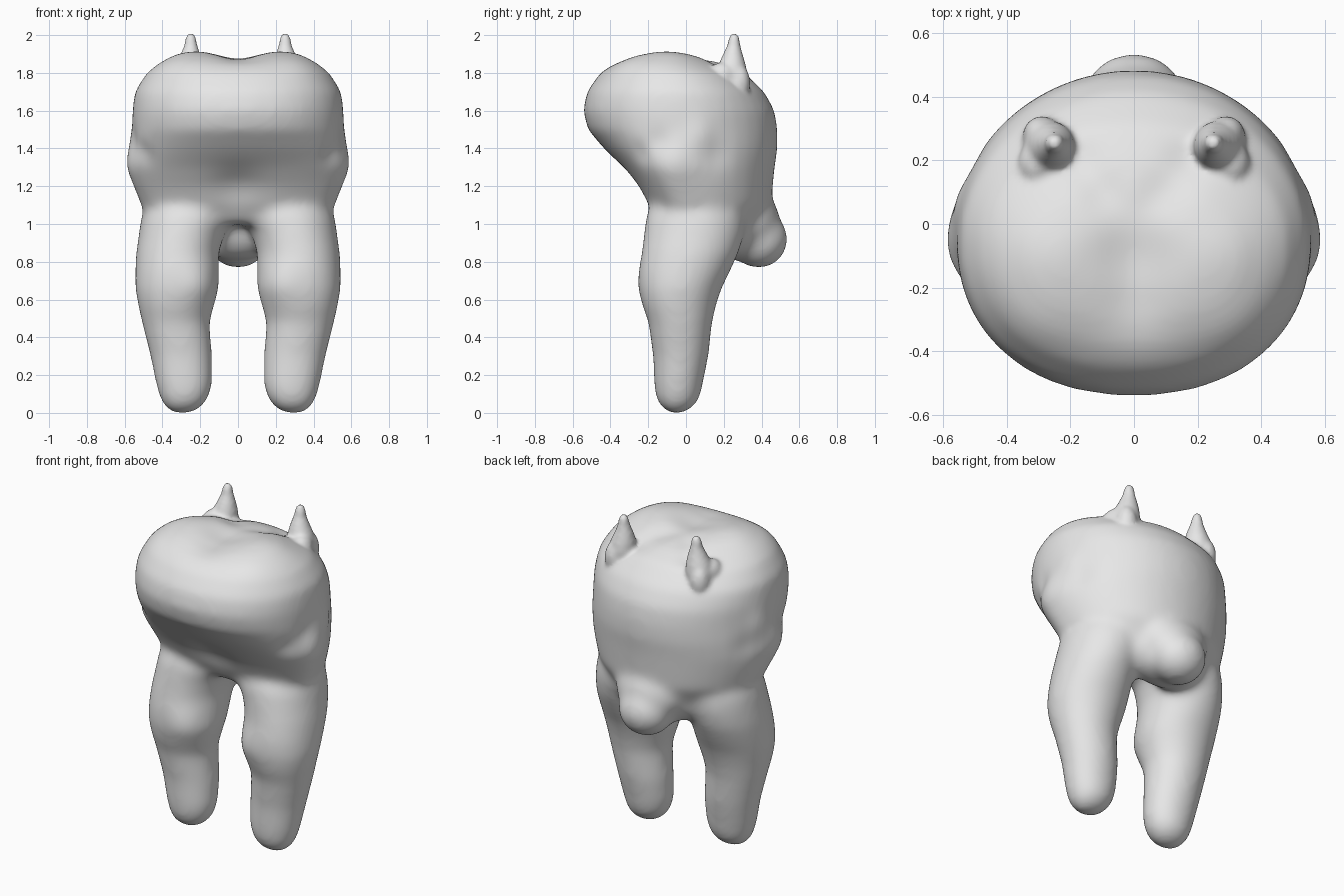
import bpy, bmesh, math
from mathutils import Vector

cube = bpy.data.objects.get("Cube")
if cube:
    bpy.data.objects.remove(cube, do_unlink=True)

grey = bpy.data.materials.new("plain grey")
grey.use_nodes = True
grey.diffuse_color = (0.8, 0.8, 0.8, 1)
grey.node_tree.nodes["Principled BSDF"].inputs["Base Color"].default_value = (0.8, 0.8, 0.8, 1)


def power(v, e):
    return math.copysign(abs(v) ** e, v)


def loft(bm, sections, sharp_front=2.0, side=1, count=40):
    """Skin stacked rings; a section is (z, x_min, x_max, y_front, y_back, y_widest)."""
    rings = []
    for z, x0, x1, yf, yb, yc in sections:
        ring = []
        for i in range(count):
            a = 2 * math.pi * i / count
            c, s = math.cos(a), math.sin(a)
            e = 2 / sharp_front if s < 0 else 1
            x = (x0 + x1) / 2 + (x1 - x0) / 2 * power(c, e)
            y = yc + (yb - yc if s > 0 else yc - yf) * power(s, e)
            ring.append(bm.verts.new((side * x, y, z)))
        rings.append(ring)
    for low, high in zip(rings, rings[1:]):
        for i in range(count):
            j = (i + 1) % count
            bm.faces.new((low[i], low[j], high[j], high[i]))
    bm.faces.new(rings[0])
    bm.faces.new(rings[-1])


def ball(bm, centre, radii):
    new = bmesh.ops.create_uvsphere(bm, u_segments=24, v_segments=16, radius=1)["verts"]
    for v in new:
        v.co = Vector(centre) + Vector(a * b for a, b in zip(v.co, radii))


def finish(bm, name):
    bmesh.ops.recalc_face_normals(bm, faces=bm.faces)
    mesh = bpy.data.meshes.new(name)
    bm.to_mesh(mesh)
    bm.free()
    ob = bpy.data.objects.new(name, mesh)
    bpy.context.collection.objects.link(ob)
    return ob


def fuse(ob, voxel, rounds):
    """Melt overlapping volumes into one skin and relax it."""
    remesh = ob.modifiers.new("fuse", "REMESH")
    remesh.mode = "VOXEL"
    remesh.voxel_size = voxel
    relax = ob.modifiers.new("relax", "SMOOTH")
    relax.factor = 0.5
    relax.iterations = rounds
    mesh = bpy.data.meshes.new_from_object(ob.evaluated_get(bpy.context.evaluated_depsgraph_get()))
    ob.modifiers.clear()
    ob.data = mesh


# Torso with the overhanging front: z, half width, front, back, widest point
torso = [(1.0, .44, -.13, .40, .03), (1.1, .515, -.21, .45, 0), (1.2, .55, -.265, .46, -.03),
         (1.3, .575, -.34, .47, -.05), (1.4, .57, -.435, .485, -.05), (1.5, .56, -.52, .485, -.05),
         (1.6, .56, -.545, .47, -.05), (1.7, .548, -.525, .415, -.05), (1.8, .485, -.455, .31, -.07),
         (1.85, .42, -.385, .2, -.1), (1.89, .33, -.29, .1, -.1), (1.905, .22, -.2, 0, -.1)]
# Leg: z, inner x, outer x, front, back
leg = [(0, .24, .35, -.09, -.01), (.03, .19, .39, -.135, .04), (.08, .155, .415, -.16, .075),
       (.15, .135, .435, -.17, .09), (.3, .135, .465, -.175, .12), (.48, .15, .51, -.2, .14),
       (.57, .125, .53, -.232, .16), (.66, .1, .545, -.25, .19), (.75, .1, .545, -.25, .235),
       (.85, .1, .54, -.235, .28), (.95, .07, .525, -.222, .31), (1.03, .02, .515, -.215, .32),
       (1.12, 0, .48, -.18, .3), (1.2, .05, .42, -.12, .25)]

bm = bmesh.new()
loft(bm, [(z, -w, w, f, b, c) for z, w, f, b, c in torso], 2.2)
for side in (1, -1):
    loft(bm, [(z, a, b, f, k, (f + k) / 2) for z, a, b, f, k in leg], 2.1, side)
# Tail mound widening into the rump
ball(bm, (0, .385, .92), (.165, .155, .155))
ball(bm, (0, .34, 1.02), (.22, .155, .17))
ball(bm, (0, .25, 1.0), (.29, .16, .19))
body = finish(bm, "body")
fuse(body, .02, 20)

# Sculpted dents and swellings, mirrored: centre, reach, height
strokes = [((0, -.25, 1.89), .11, -.025), ((0, -.1, 1.89), .11, -.03), ((0, .05, 1.87), .1, -.02),
           ((.1, .1, 1.86), .07, -.02), ((.17, .2, 1.83), .07, -.018),
           ((.26, -.1, 1.88), .12, .012), ((.3, -.3, 1.83), .12, .01),
           ((.57, .08, 1.48), .08, .014), ((.575, -.06, 1.33), .12, .018),
           ((.55, -.14, 1.43), .07, -.015), ((.5, -.24, 1.38), .06, -.012),
           ((.54, .17, 1.36), .08, -.01), ((0, -.26, 1.18), .14, -.03),
           ((.2, -.25, .68), .1, .016)]
bm = bmesh.new()
bm.from_mesh(body.data)
bm.normal_update()
moves = []
for v in bm.verts:
    mirrored = Vector((abs(v.co.x), v.co.y, v.co.z))
    push = sum(h * math.exp(-((mirrored - Vector(c)).length / r) ** 2) for c, r, h in strokes)
    moves.append((v, v.normal * push))
for v, offset in moves:
    v.co += offset

# Horns with lobed roots: z, centre x, centre y, radius
horn = [(1.7, .275, .24, .085), (1.8, .265, .245, .08), (1.85, .258, .245, .07),
        (1.9, .252, .248, .052), (1.94, .25, .252, .037), (1.98, .25, .255, .029),
        (2.0, .25, .255, .023), (2.01, .25, .255, .012)]
for side in (1, -1):
    loft(bm, [(z, x - r, x + r, y - r, y + r, y) for z, x, y, r in horn], 2, side, 24)
    ball(bm, (side * .305, .19, 1.785), (.06, .075, .07))
    ball(bm, (side * .29, .28, 1.745), (.06, .06, .1))
bmesh.ops.recalc_face_normals(bm, faces=bm.faces)
bm.to_mesh(body.data)
bm.free()
fuse(body, .012, 7)

# Smooth grey skin
body.data.materials.clear()
body.data.materials.append(grey)
body.data.shade_smooth()
